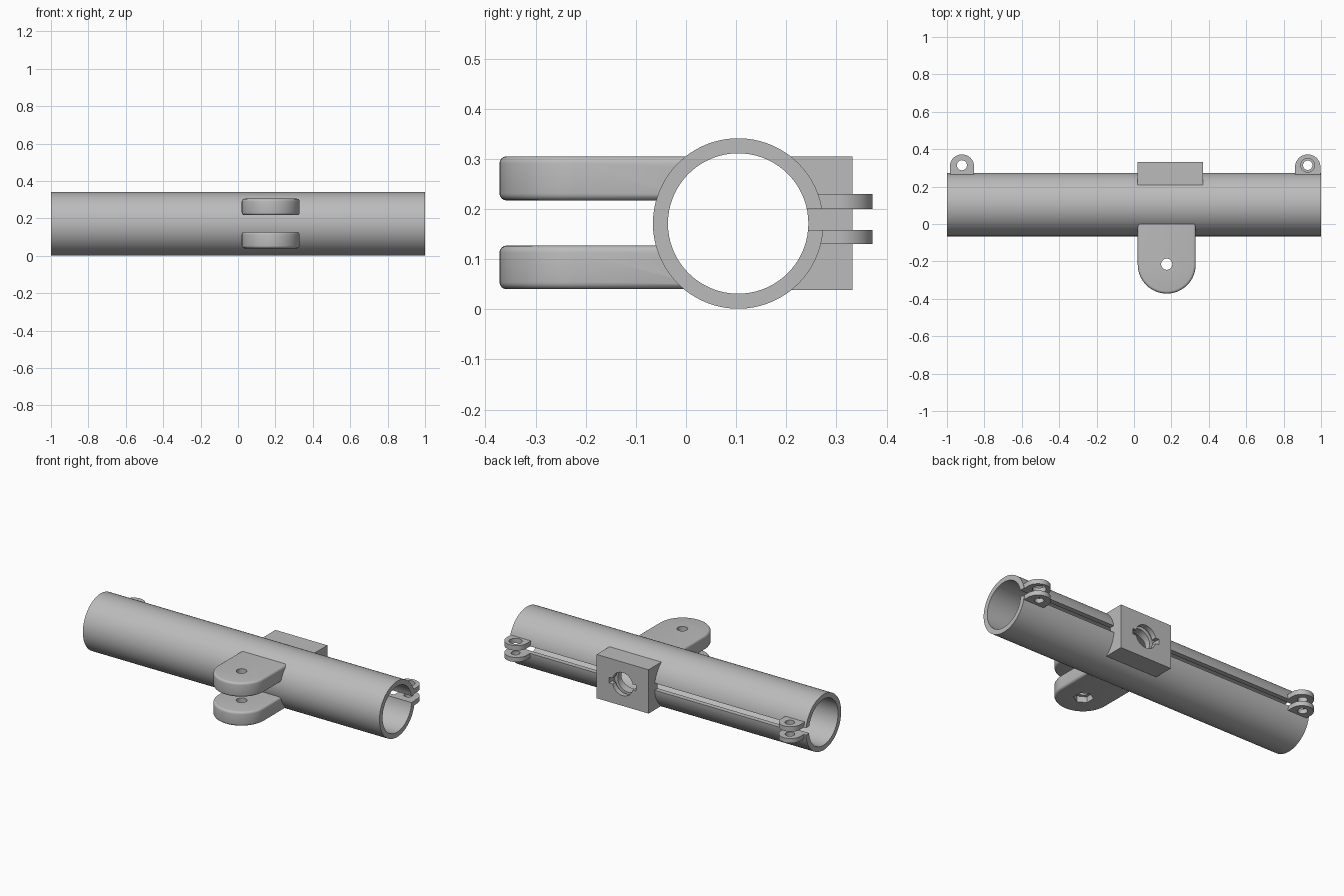
import bpy, bmesh, math
from mathutils import Matrix, Vector

if "Cube" in bpy.data.objects:
    bpy.data.objects.remove(bpy.data.objects["Cube"])

CY, CZ = 0.104, 0.171          # tube axis
R_OUT, R_IN = 0.17, 0.14

grey = bpy.data.materials.new("light_grey")
grey.diffuse_color = (0.5, 0.5, 0.5, 1)
grey.use_nodes = True
grey.node_tree.nodes["Principled BSDF"].inputs["Base Color"].default_value = grey.diffuse_color


def finish(name, bm):
    bmesh.ops.recalc_face_normals(bm, faces=bm.faces)
    me = bpy.data.meshes.new(name)
    bm.to_mesh(me)
    bm.free()
    ob = bpy.data.objects.new(name, me)
    bpy.context.collection.objects.link(ob)
    me.materials.append(grey)
    return ob


def cylinder(name, axis, centre, r, length, sides=48):
    bm = bmesh.new()
    rot = Vector((0, 0, 1)).rotation_difference(Vector(axis)).to_matrix().to_4x4()
    bmesh.ops.create_cone(bm, cap_ends=True, segments=sides, radius1=r, radius2=r,
                          depth=length, matrix=Matrix.Translation(centre) @ rot)
    return finish(name, bm)


def box(name, lo, hi):
    bm = bmesh.new()
    lo, hi = Vector(lo), Vector(hi)
    bmesh.ops.create_cube(bm, size=1, matrix=Matrix.Translation((lo + hi) / 2)
                          @ Matrix.Diagonal((*(hi - lo), 1)))
    return finish(name, bm)


def lug(name, cx, r, y_root, y_centre, z0, z1, bevel=0):
    """Flat plate with a half-round end, extruded upward."""
    s = 1 if y_centre > y_root else -1
    pts = [(cx - r, y_root), (cx + r, y_root)]
    pts += [(cx + r * math.cos(a), y_centre + s * r * math.sin(a))
            for a in (math.pi * i / 28 for i in range(29))]
    bm = bmesh.new()
    face = bm.faces.new([bm.verts.new((x, y, z0)) for x, y in pts])
    top = bmesh.ops.extrude_face_region(bm, geom=[face])["geom"]
    bmesh.ops.translate(bm, vec=(0, 0, z1 - z0),
                        verts=[v for v in top if isinstance(v, bmesh.types.BMVert)])
    if bevel:
        rims = [e for e in bm.edges if abs(e.verts[0].co.z - e.verts[1].co.z) < 1e-6]
        bmesh.ops.bevel(bm, geom=rims, offset=bevel, segments=4, profile=0.5,
                        affect='EDGES')
    return finish(name, bm)


def cut(ob, *cutters):
    bpy.context.view_layer.objects.active = ob
    for c in cutters:
        mod = ob.modifiers.new("cut", 'BOOLEAN')
        mod.operation, mod.solver, mod.object = 'DIFFERENCE', 'EXACT', c
        bpy.ops.object.modifier_apply(modifier=mod.name)
        bpy.data.objects.remove(c)


def tube_core(r):
    return cylinder("core_cutter", (1, 0, 0), (0, CY, CZ), r, 2.4, 72)


def hole(x, y, z, r, length=0.3, sides=32):
    return cylinder("hole_cutter", (0, 0, 1), (x, y, z), r, length, sides)


# Split tube: the slot stops at the socket block
BX0, BX1 = 0.02, 0.37
BX = (BX0 + BX1) / 2
tube = cylinder("tube", (1, 0, 0), (0, CY, CZ), R_OUT, 2.0, 72)
cut(tube, tube_core(R_IN),
    box("slot_cutter", (-1.1, 0.18, 0.158), (BX0, 0.4, 0.2)),
    box("slot_cutter", (BX1, 0.18, 0.158), (1.1, 0.4, 0.2)),
    cylinder("port_cutter", (0, 1, 0), (BX, 0.3, CZ), 0.07, 0.24))

# Socket block with a notched, undercut round port
block = box("socket_block", (BX0, 0.16, 0.038), (BX1, 0.332, 0.305))
cut(block, tube_core(0.158),
    cylinder("port_cutter", (0, 1, 0), (BX, 0.3, CZ), 0.07, 0.24),
    cylinder("groove_cutter", (0, 1, 0), (BX, 0.29, CZ), 0.092, 0.022),
    box("notch_cutter", (BX - 0.092, 0.285, CZ - 0.017), (BX + 0.092, 0.36, CZ + 0.017)))

# Pair of rounded mounting arms, the lower one with a hexagonal nut pocket
parts = [tube, block]
for name, z0, z1 in (("lower_arm", 0.04, 0.127), ("upper_arm", 0.217, 0.305)):
    arm = lug(name, 0.175, 0.155, 0.05, -0.217, z0, z1, 0.014)
    cut(arm, tube_core(0.158), hole(0.175, -0.215, (z0 + z1) / 2, 0.03))
    if name == "lower_arm":
        cut(arm, hole(0.175, -0.215, z0, 0.055, 0.07, 6))
    parts.append(arm)

# Clamp ears at both ends of the slot
for side, cx, r, r_top, r_low in (("left", -0.92, 0.065, 0.027, 0.027),
                                  ("right", 0.929, 0.068, 0.037, 0.025)):
    for level, z0, z1, rh in (("lower", 0.13, 0.158, r_low), ("upper", 0.2, 0.23, r_top)):
        ear = lug(f"{side}_{level}_clamp_ear", cx, r, 0.2, 0.372 - r, z0, z1)
        cut(ear, tube_core(0.15), hole(cx, 0.314, (z0 + z1) / 2, rh))
        parts.append(ear)

# Smooth the round surfaces, keep edges crisp
bpy.ops.object.select_all(action='DESELECT')
for ob in parts:
    ob.select_set(True)
bpy.context.view_layer.objects.active = tube
bpy.ops.object.shade_smooth_by_angle(angle=math.radians(30))
